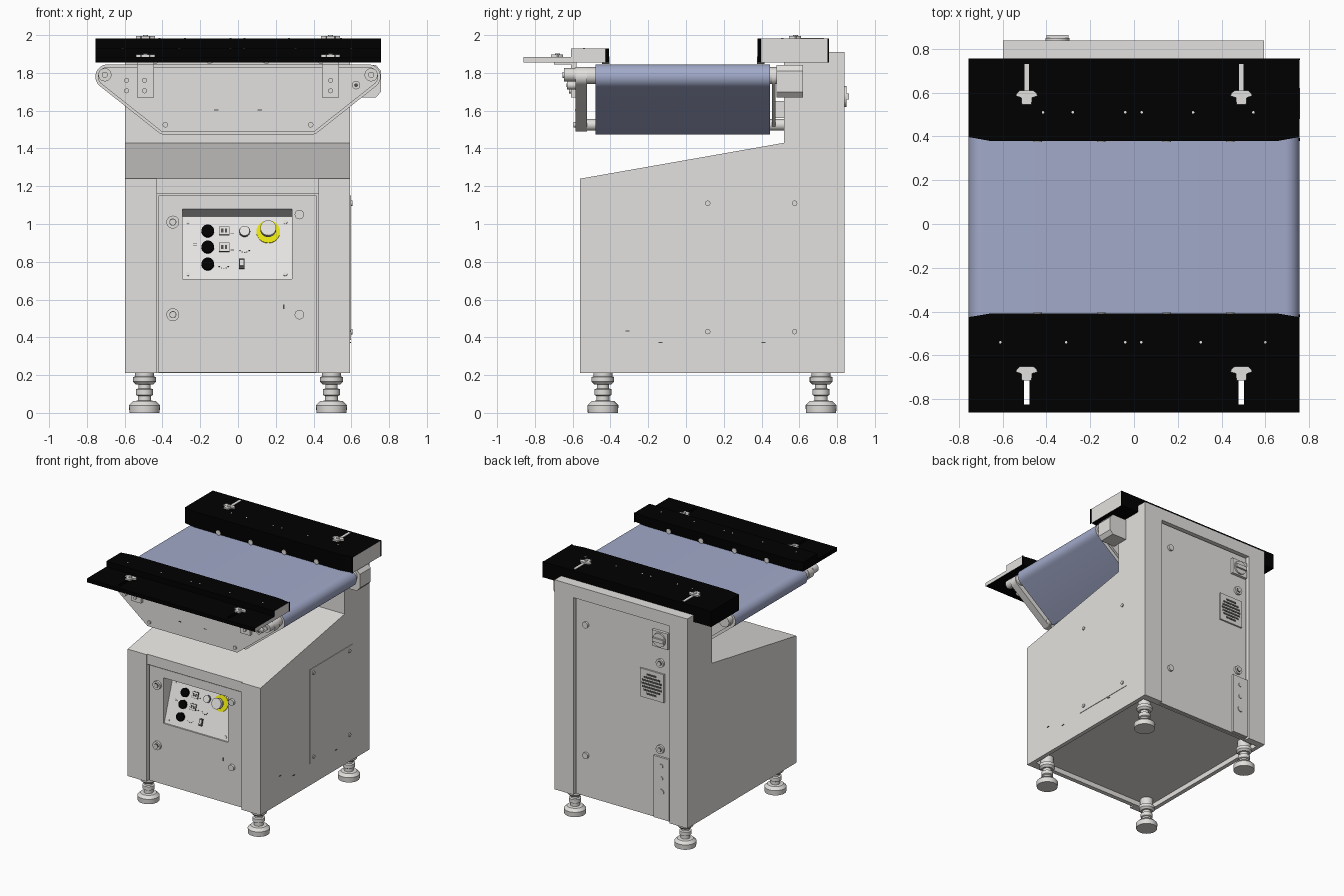
import bpy, bmesh, math
from mathutils import Vector
from mathutils.geometry import convex_hull_2d

if "Cube" in bpy.data.objects:
    bpy.data.objects.remove(bpy.data.objects["Cube"])


def material(name, r, g, b):
    m = bpy.data.materials.new(name)
    m.use_nodes = True
    m.diffuse_color = (r, g, b, 1)
    m.node_tree.nodes["Principled BSDF"].inputs["Base Color"].default_value = (r, g, b, 1)
    return m


GREY = material("light grey paint", .775, .755, .735)
PALE = material("pale panel", .88, .87, .86)
STEEL = material("steel", .75, .735, .71)
BLACK = material("black", 0, 0, 0)
BLUE = material("blue belt", .36, .4, .585)
YELLOW = material("yellow", .9, .87, .005)
DARK = material("dark grey", .08, .08, .08)
parts = []


def finish(name, bm, mats, rule=None):
    bmesh.ops.recalc_face_normals(bm, faces=bm.faces)
    bm.normal_update()
    for f in bm.faces:
        f.material_index = rule(f) if rule else 0
    mesh = bpy.data.meshes.new(name)
    bm.to_mesh(mesh)
    bm.free()
    for m in mats:
        mesh.materials.append(m)
    ob = bpy.data.objects.new(name, mesh)
    bpy.context.collection.objects.link(ob)
    parts.append(ob)
    return ob


def prism(name, pts, axis, a, b, *mats, rule=None):
    """Extrude a 2D outline along an axis from a to b."""
    place = {"x": lambda u, v, w: (w, u, v), "y": lambda u, v, w: (u, w, v),
             "z": lambda u, v, w: (u, v, w)}[axis]
    bm = bmesh.new()
    low, high = ([bm.verts.new(place(u, v, w)) for u, v in pts] for w in (a, b))
    bm.faces.new(low)
    bm.faces.new(high)
    n = len(pts)
    for i in range(n):
        j = (i + 1) % n
        bm.faces.new((low[i], low[j], high[j], high[i]))
    return finish(name, bm, mats, rule)


def box(name, x0, x1, y0, y1, z0, z1, mat):
    return prism(name, [(x0, y0), (x1, y0), (x1, y1), (x0, y1)], "z", z0, z1, mat)


def rod(name, u, v, r, axis, a, b, mat, sides=24):
    ring = [(u + r * math.cos(2 * math.pi * i / sides), v + r * math.sin(2 * math.pi * i / sides))
            for i in range(sides)]
    return prism(name, ring, axis, a, b, mat)


def lathe(name, profile, x, y, mat, sides=28):
    bm = bmesh.new()
    vs = [bm.verts.new((x + r, y, z)) for r, z in profile]
    es = [bm.edges.new(p) for p in zip(vs, vs[1:])]
    bmesh.ops.spin(bm, geom=vs + es, cent=(x, y, 0), axis=(0, 0, 1), angle=2 * math.pi, steps=sides)
    bmesh.ops.remove_doubles(bm, verts=bm.verts, dist=.0005)
    return finish(name, bm, [mat])


def cut(ob, tool):
    mod = ob.modifiers.new("cut", "BOOLEAN")
    mod.operation, mod.solver, mod.object = "DIFFERENCE", "EXACT", tool
    bpy.context.view_layer.objects.active = ob
    bpy.ops.object.modifier_apply(modifier=mod.name)
    parts.remove(tool)
    bpy.data.objects.remove(tool)


def loop_outline(inset):
    """Outline wrapped round the end pulleys and the lower corners."""
    pts = []
    for x, z, r in ((.69, 1.78, .065), (.4, 1.5, .025)):
        for s in (-1, 1):
            for i in range(32):
                t = 2 * math.pi * i / 32
                pts.append(Vector((s * x + (r - inset) * math.cos(t), z + (r - inset) * math.sin(t))))
    return [tuple(pts[i]) for i in convex_hull_2d(pts)]


# Cabinet with sloping front and tall rear column
cabinet = prism("cabinet", [(-.56, .21), (.838, .21), (.838, 1.91), (.52, 1.91), (.52, 1.43), (-.56, 1.24)],
                "x", -.598, .593, GREY)
cut(cabinet, box("lintel_cut", -.43, .425, -.7, -.552, .1, 1.4, GREY))
cut(cabinet, box("front_cut", -.43, .425, -.7, -.515, .1, 1.16, GREY))
cut(cabinet, box("back_cut", -.44, .425, .8, 1, .1, 1.81, GREY))
cut(cabinet, box("bottom_cut", -.565, .56, -.495, .78, .1, .25, GREY))

# Front door with deep tilted control recess
FACE, LOW, HIGH, DEPTH = -.537, .71, 1.04, .125
door = box("front_door", -.42, .415, FACE, -.51, .215, 1.15, GREY)
well = [(-.7, LOW), (FACE + .015, LOW), (FACE + DEPTH, HIGH), (FACE, 1.08), (-.7, 1.08)]
for ob in (door, cabinet):
    cut(ob, prism("well_cut", well, "x", -.295, .285, GREY))
SLOPE = (DEPTH - .015) / (HIGH - LOW)
prism("control_panel", [(FACE + .012, LOW), (FACE + DEPTH - .003, HIGH),
                        (FACE + DEPTH + .004, HIGH), (FACE + .019, LOW)], "x", -.294, .284, PALE)


def on_panel(ob, x, z):
    ob.location = (x, FACE + .012 + (z - LOW) * SLOPE, z)
    ob.rotation_euler.x = -math.atan(SLOPE)


def control(name, x, z, r, near, far, mat):
    on_panel(rod(name, 0, 0, r, "y", -near, -far, mat), x, z)


def plate(name, x, z, w, h, depth, mat):
    on_panel(box(name, -w / 2, w / 2, -depth, .004, -h / 2, h / 2, mat), x, z)


for z in (.96, .875, .785):
    control("black_dial", -.16, z, .033, -.004, .02, BLACK)
for z in (.962, .876):
    plate("rocker_frame", -.073, z, .055, .05, .006, DARK)
    plate("rocker_rim", -.073, z, .049, .044, .008, STEEL)
    for dx in (-.01, .01):
        plate("rocker_key", -.073 + dx, z, .012, .022, .01, DARK)
    plate("rocker_mark", -.03, z - .014, .02, .004, .002, DARK)
for z in (.885, .895):
    plate("dial_mark", -.228, z, .022, .003, .002, DARK)
plate("toggle_switch", .02, .787, .028, .055, .01, DARK)
plate("toggle_face", .02, .79, .018, .03, .013, STEEL)
for x, z in ((.035, .86), (-.075, .775)):
    for i in range(-2, 3):
        plate("scale_mark", x + i * .012, z - .012 + .003 * i * i, .007, .004, .002, DARK)
control("white_button_rim", .035, .96, .03, -.004, .006, DARK)
control("white_button", .035, .96, .027, -.004, .015, PALE)
control("emergency_plate", .16, .958, .063, -.004, .006, YELLOW)
control("emergency_stem", .16, .958, .025, 0, .05, STEEL)
control("emergency_button", .16, .958, .042, .04, .07, GREY)
for x in (-.265, .25):
    for z in (.735, 1.01):
        control("panel_screw", x, z, .011, -.004, .004, STEEL)
for x, z, r in ((-.345, 1.01, .034), (-.345, .52, .034), (.325, 1.05, .025), (.325, .52, .025)):
    rod("front_lock", x, z, r, "y", -.556, -.53, GREY)
    if x < 0:
        rod("front_lock_core", x, z, .019, "y", -.559, -.55, DARK)
        rod("front_lock_pin", x, z, .015, "y", -.562, -.55, STEEL)
box("door_slit", .237, .245, FACE - .002, FACE + .01, .55, .575, DARK)

# Side access panel and slits
box("side_panel", .587, .597, .07, .62, .385, 1.15, GREY)
for y in (.115, .575):
    for z in (.43, 1.11):
        rod("side_screw", y, z, .014, "x", .59, .605, STEEL)
for y, z in ((-.31, .434), (-.135, .372), (.41, .372)):
    box("side_slit", .585, .598, y - .011, y + .011, z - .002, z + .002, DARK)

# Rear door, switch, grille and connectors
box("rear_door", -.43, .415, .79, .815, .215, 1.8, GREY)
for z in (.55, 1.61):
    rod("rear_knob", .325, z, .025, "y", .81, .832, GREY)
for z in (.78, 1.48):
    rod("rear_lock", -.345, z, .034, "y", .81, .833, STEEL)
    rod("rear_lock_core", -.345, z, .018, "y", .81, .836, DARK)
    rod("rear_lock_pin", -.345, z, .014, "y", .81, .839, STEEL)
box("switch_plate", -.42, -.28, .81, .838, 1.61, 1.74, GREY)
rod("switch_disc", -.35, 1.675, .055, "y", .83, .85, STEEL)
box("switch_handle", -.4, -.3, .84, .864, 1.66, 1.69, GREY)
box("grille_plate", -.38, -.165, .81, .828, 1.165, 1.395, GREY)
for i in range(-3, 4):
    w = math.sqrt(.09 ** 2 - (i * .026) ** 2)
    box("grille_slot", -.272 - w, -.272 + w, .82, .831, 1.273 + i * .026, 1.287 + i * .026, DARK)
box("connector_plate", -.43, -.29, .81, .832, .22, .72, GREY)
for z, r in ((.44, .025), (.55, .017), (.65, .017)):
    rod("connector", -.36, z, r, "y", .82, .838, STEEL)

# Levelling feet
FOOT = [(0, 0), (.08, 0), (.082, .04), (.06, .062), (.035, .065), (.035, .09), (.045, .095), (.045, .125),
        (.032, .13), (.032, .15), (.045, .15), (.06, .165), (.06, .19), (.05, .193), (.05, .26), (0, .26)]
for x in (-.495, .495):
    for y in (-.44, .715):
        lathe("levelling_foot", FOOT, x, y, STEEL)

# Conveyor belt, side plates, pulleys and mounts
prism("belt", loop_outline(0), "y", -.48, .445, BLUE, GREY, rule=lambda f: int(abs(f.normal.y) > .9))
prism("front_side_plate", loop_outline(.014), "y", -.585, -.525, GREY)
prism("rear_side_plate", loop_outline(.02), "y", .455, .475, GREY)
for s in (-1, 1):
    rod("end_roller", s * .69, 1.785, .045, "y", -.58, .5, STEEL)
    rod("roller_cap", s * .705, 1.79, .035, "y", -.645, -.58, STEEL)
    rod("roller_pin", s * .705, 1.79, .016, "y", -.655, -.64, GREY)
    rod("lower_roller", s * .4, 1.525, .03, "y", -.53, .52, STEEL)
    rod("lower_bolt", s * .385, 1.525, .014, "y", -.595, -.58, STEEL)
    box("plate_slit", s * .115 - .012, s * .115 + .012, -.587, -.58, 1.6, 1.605, DARK)
    box("support_arm", s * .3 - .06, s * .3 + .06, .47, .53, 1.56, 1.65, GREY)
    box("cover_bracket", s * .49 - .045, s * .49 + .045, -.61, -.58, 1.67, 1.86, GREY)
    box("bracket_foot", s * .49 - .045, s * .49 + .045, -.7, -.58, 1.845, 1.857, GREY)
for x in (-.59, -.495, .49):
    for z in (1.705, 1.76):
        rod("plate_bolt", x, z, .013, "y", -.62, -.58, STEEL)
rod("tension_bolt", .625, 1.735, .022, "y", -.63, -.58, STEEL)
rod("tension_core", .625, 1.735, .01, "y", -.632, -.62, DARK)
prism("drive_gearbox", [(.6, 1.67), (.73, 1.67), (.757, 1.7), (.757, 1.81), (.73, 1.842), (.6, 1.842)],
      "y", .48, .62, GREY)


# Black covers with light end on one side
def end_rule(f):
    return int(f.normal.x > .9)


box_edge = [(-.755, -.61), (.755, -.61), (.755, -.425), (.65, -.408), (-.65, -.408), (-.755, -.425)]
prism("front_cover", box_edge, "z", 1.855, 1.93, BLACK, GREY, rule=end_rule)
shelf = prism("front_shelf", [(-.755, -.86), (.755, -.86), (.755, -.605), (-.755, -.605)], "z", 1.855, 1.885,
              BLACK, GREY, rule=end_rule)
rear_edge = [(-.755, .755), (.755, .755), (.755, .397), (.65, .378), (-.65, .378), (-.755, .397)]
prism("rear_cover", rear_edge, "z", 1.855, 1.982, BLACK, GREY, rule=end_rule)
box("cover_end_trim", .752, .758, .38, .392, 1.855, 1.982, BLACK)
box("cover_back_trim", .752, .758, .748, .756, 1.855, 1.982, BLACK)
box("front_end_trim", .752, .758, -.424, -.414, 1.855, 1.93, BLACK)

# Clamp knobs, slots and sheet guides
for s in (-1, 1):
    x = s * .49
    cut(shelf, box("slot_cut", x - .012, x + .012, -.825, -.7, 1.8, 1.95, BLACK))
    box("rear_slot", x - .01, x + .01, .6, .73, 1.975, 1.985, GREY)
    for y, z in ((.575, 1.982), (-.685, 1.885)):
        wing = [(x + u, y + v) for u, v in ((-.05, .01), (-.045, .022), (-.03, .035), (.03, .035), (.045, .022),
                                           (.05, .01), (.025, .002), (.022, -.03), (-.022, -.03), (-.025, .002))]
        prism("clamp_wing", wing, "z", z, z + .012, GREY)
        rod("clamp_hub", x, y + .005, .013, "z", z, z + .018, STEEL)
    for gx in (.15, .44):
        for y in (.395, -.425):
            rod("sheet_guide", s * gx, 1.868, .02, "y", y - .02, y + .02, STEEL)
for y, z, spots in ((.51, 1.982, (-.415, -.28, -.04, .035, .27, .545)),
                    (-.54, 1.93, (-.61, -.31, -.04, .033, .305, .6))):
    for x in spots:
        rod("cover_rivet", x, y, .006, "z", z - .005, z + .002, PALE, 8)

# Smooth round parts, keep hard edges
bpy.ops.object.select_all(action="DESELECT")
for ob in parts:
    ob.select_set(True)
bpy.context.view_layer.objects.active = parts[0]
bpy.ops.object.shade_smooth_by_angle(angle=math.radians(32))
